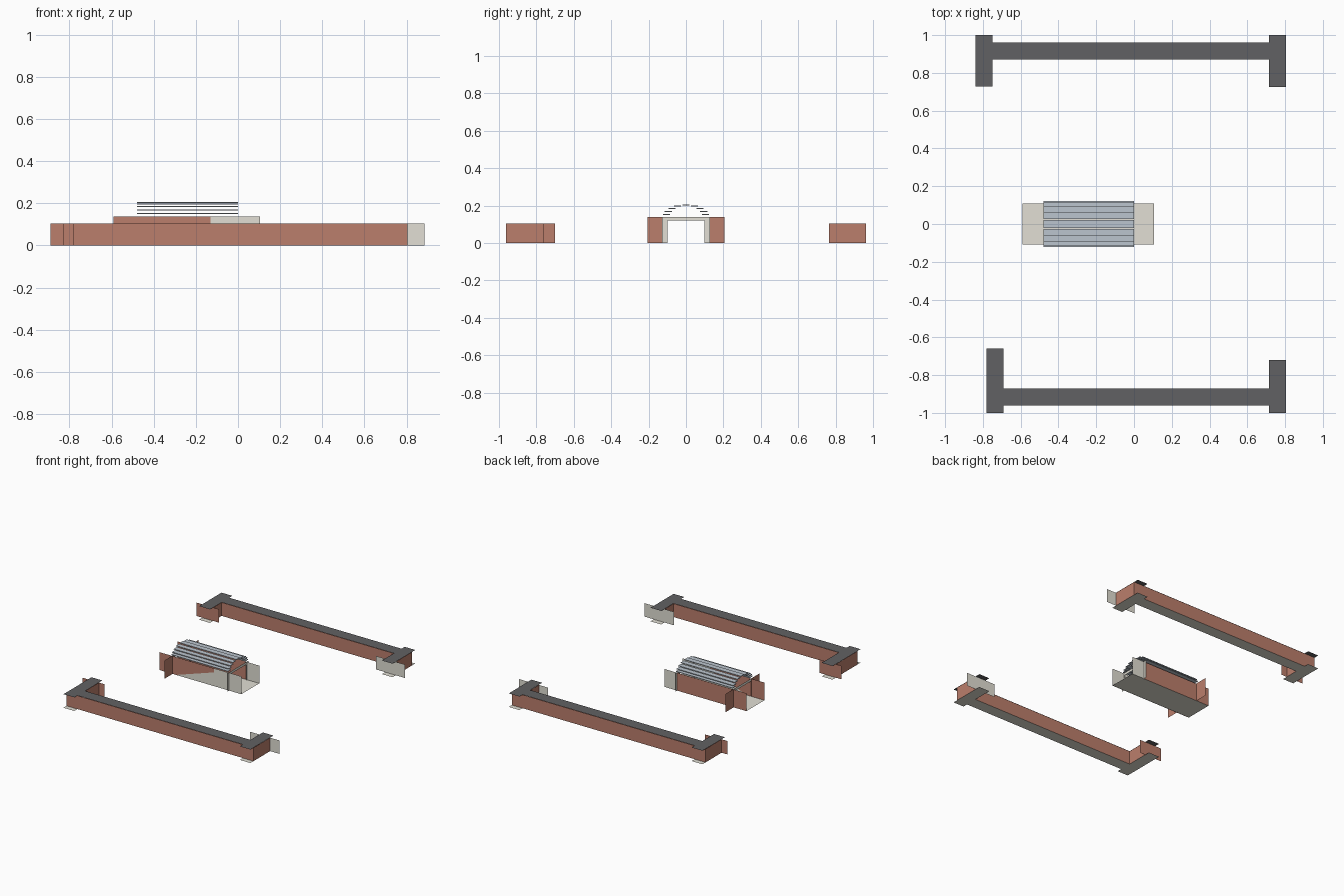
import bpy, bmesh

if "Cube" in bpy.data.objects:
    bpy.data.objects.remove(bpy.data.objects["Cube"])


def material(name, r, g, b):
    m = bpy.data.materials.new(name)
    m.diffuse_color = (r, g, b, 1)
    m.use_nodes = True
    m.node_tree.nodes["Principled BSDF"].inputs["Base Color"].default_value = m.diffuse_color
    return m


BRICK = material("brick", 0.50, 0.21, 0.15)
PALE = material("pale_plaster", 0.76, 0.74, 0.66)
DARK = material("dark_coping", 0.12, 0.12, 0.125)
STEEL = material("steel", 0.50, 0.56, 0.62)


def faces(name, polys, mat):
    """Object made of a few flat polygons."""
    bm = bmesh.new()
    for p in polys:
        bm.faces.new([bm.verts.new(v) for v in p])
    me = bpy.data.meshes.new(name)
    bm.to_mesh(me)
    bm.free()
    me.materials.append(mat)
    ob = bpy.data.objects.new(name, me)
    bpy.context.collection.objects.link(ob)
    return ob


def flat(x0, x1, y0, y1, z):
    return [(x0, y0, z), (x1, y0, z), (x1, y1, z), (x0, y1, z)]


def facing_y(x0, x1, z0, z1, y):
    return [(x0, y, z0), (x1, y, z0), (x1, y, z1), (x0, y, z1)]


def facing_x(y0, y1, z0, z1, x):
    return [(x, y0, z0), (x, y1, z0), (x, y1, z1), (x, y0, z1)]


H = 0.103


# Long wall with two short returns, coping on top and footing strips below
def long_wall(side, s, returns):
    xl, xr = returns[0][1], returns[1][0]
    ya, yb = 0.87 * s, 0.962 * s
    walls = [facing_y(returns[0][0], returns[1][1], 0, H, yb),
             facing_y(xl, xr, 0, H, ya)]
    strips = [(xl, xr, ya, yb)]
    for i, (x0, x1, y_end, w0, w1, mat) in enumerate(returns):
        outer, inner = (x0, x1) if i == 0 else (x1, x0)
        walls.append(facing_x(yb, y_end * s, 0, H, outer))
        walls.append(facing_x(ya, y_end * s, 0, H, inner))
        strips.append((x0, x1, 1.0 * s, (y_end - 0.04) * s))
        faces(f"{side}_wall_end_{i + 1}", [facing_y(w0, w1, 0, H, y_end * s)], mat)
    faces(f"{side}_wall", walls, BRICK)
    faces(f"{side}_coping", [flat(*r, H + 0.001) for r in strips], DARK)
    faces(f"{side}_footing", [flat(*r, 0) for r in strips], PALE)


long_wall("back", 1, [(-0.84, -0.748, 0.768, -0.89, -0.70, BRICK),
                      (0.715, 0.805, 0.764, 0.635, 0.885, PALE)])
long_wall("front", -1, [(-0.782, -0.69, 0.70, -0.832, -0.642, BRICK),
                        (0.715, 0.805, 0.76, 0.635, 0.885, PALE)])

# Shelter channel: floor and two side walls
T, Y = 0.137, 0.108
faces("shelter_floor", [flat(-0.59, 0.105, -Y, Y, 0.001)], PALE)
faces("shelter_front_side", [[(-0.59, -Y, 0), (-0.45, -Y, 0), (-0.13, -Y, 0.105),
                              (-0.13, -Y, T), (-0.59, -Y, T)]], BRICK)
faces("shelter_front_side_pale", [[(-0.45, -Y, 0), (0.105, -Y, 0), (0.105, -Y, T),
                                   (-0.13, -Y, T), (-0.13, -Y, 0.105)]], PALE)
faces("shelter_back_side", [facing_y(-0.59, 0, 0, T, Y)], BRICK)
faces("shelter_back_side_pale", [facing_y(0, 0.105, 0, T, Y)], PALE)


# Doorway frames with side wings and a lintel
def doorway(name, x, half, mat):
    faces(name + "_wings", [facing_x(s * 0.1, s * half, 0, 0.14, x) for s in (-1, 1)], mat)
    faces(name + "_lintel", [facing_x(-0.1, 0.1, 0.12, 0.14, x)], PALE)


doorway("left_doorway", -0.48, 0.205, BRICK)
doorway("right_doorway", 0.0, 0.128, PALE)

# Arched roof of separate overlapping steel slats
rows = [(0, 0.02, 0.203), (0.045, 0.019, 0.197), (0.075, 0.019, 0.184),
        (0.095, 0.019, 0.168), (0.104, 0.018, 0.152)]
n = 0
for y, hw, z in rows:
    for s in ((1,) if y == 0 else (1, -1)):
        n += 1
        slat = faces(f"roof_slat_{n}", [flat(-0.48, 0, s * y - hw, s * y + hw, z)], STEEL)
        mod = slat.modifiers.new("thickness", 'SOLIDIFY')
        mod.thickness = 0.005
        mod.offset = 0
